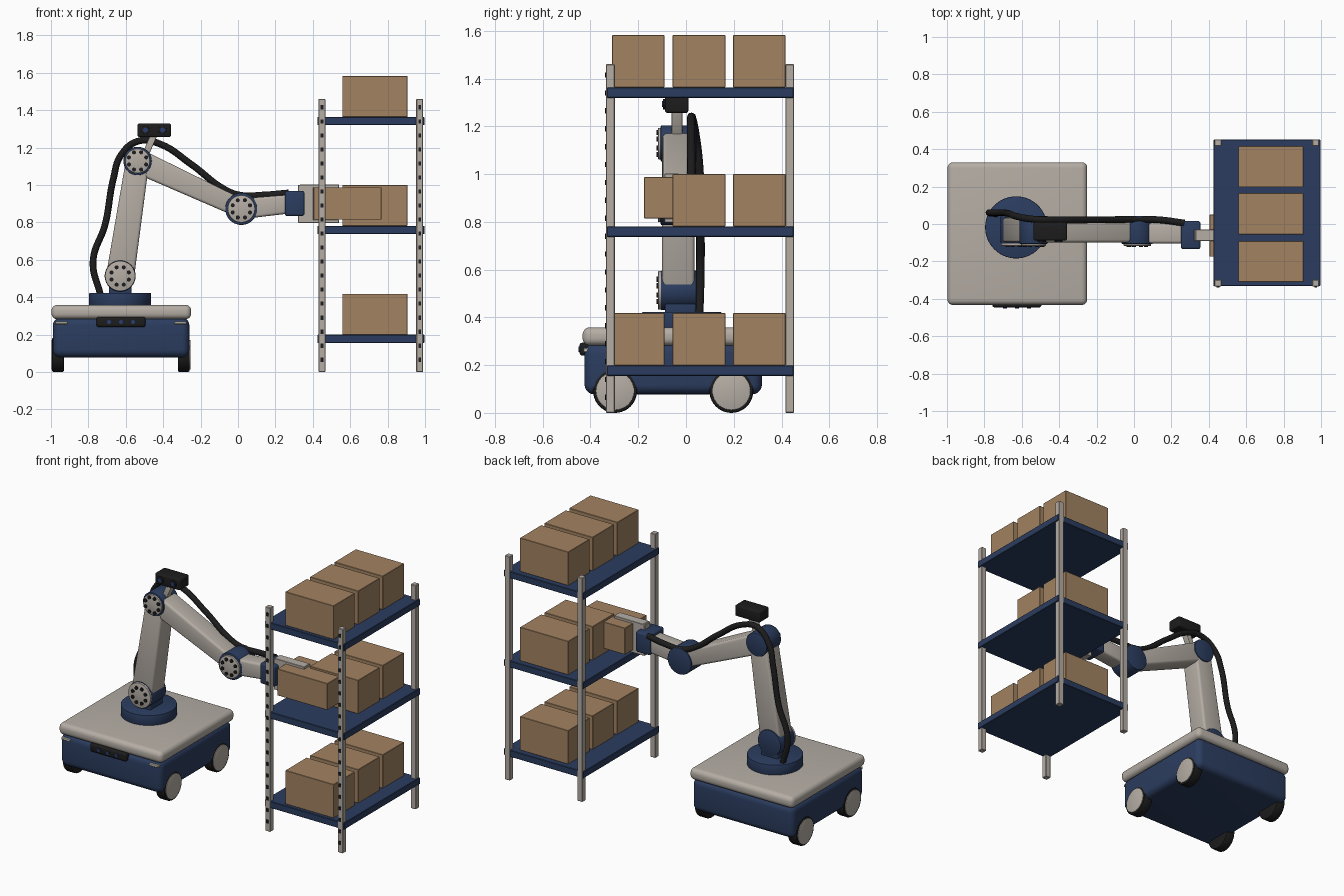
import bpy, bmesh, math
from mathutils import Vector, Matrix

if "Cube" in bpy.data.objects:
    bpy.data.objects.remove(bpy.data.objects["Cube"], do_unlink=True)


def material(name, rgb):
    m = bpy.data.materials.new(name)
    m.use_nodes = True
    m.diffuse_color = (*rgb, 1)
    node = m.node_tree.nodes["Principled BSDF"]
    node.inputs["Base Color"].default_value = (*rgb, 1)
    node.inputs["Roughness"].default_value = 0.6
    return m


LIGHT = material("warm light grey", (0.46, 0.42, 0.375))
BLUE = material("navy blue", (0.024, 0.046, 0.115))
DARK = material("near black", (0.012, 0.012, 0.013))
CARD = material("cardboard", (0.36, 0.225, 0.12))
LENS = material("lens blue", (0.02, 0.045, 0.16))
LAMP = material("pale lamp", (0.65, 0.62, 0.52))


def finish(name, bm, mat, bevel=0, segments=3):
    if bevel:
        sharp = [e for e in bm.edges if e.calc_face_angle(0) > 0.7]
        bmesh.ops.bevel(bm, geom=sharp, offset=bevel, segments=segments,
                        profile=0.5, affect='EDGES', clamp_overlap=True)
    bmesh.ops.recalc_face_normals(bm, faces=bm.faces)
    mesh = bpy.data.meshes.new(name)
    bm.to_mesh(mesh)
    bm.free()
    mesh.materials.append(mat)
    ob = bpy.data.objects.new(name, mesh)
    bpy.context.collection.objects.link(ob)
    bpy.ops.object.select_all(action='DESELECT')
    ob.select_set(True)
    bpy.context.view_layer.objects.active = ob
    bpy.ops.object.shade_smooth_by_angle(angle=math.radians(35))
    return ob


def box(name, x, y, z, mat, bevel=0, segments=3):
    """Box from (low, high) ranges."""
    bm = bmesh.new()
    bmesh.ops.create_cube(bm, size=1)
    for v in bm.verts:
        v.co = [r[0] if c < 0 else r[1] for c, r in zip(v.co, (x, y, z))]
    return finish(name, bm, mat, bevel, segments)


def cylinder(name, start, end, radius, mat, bevel=0, sides=40):
    a, b = Vector(start), Vector(end)
    bm = bmesh.new()
    rot = (b - a).to_track_quat('Z', 'Y').to_matrix().to_4x4()
    bmesh.ops.create_cone(bm, cap_ends=True, segments=sides, radius1=radius,
                          radius2=radius, depth=(b - a).length,
                          matrix=Matrix.Translation((a + b) / 2) @ rot)
    return finish(name, bm, mat, bevel, 2)


def link(name, a, b, wide_a, wide_b, y, mat, bevel=0.015):
    """Tapered beam between two points of the xz plane."""
    a, b = Vector((a[0], 0, a[1])), Vector((b[0], 0, b[1]))
    d = (b - a).normalized()
    side = Vector((-d.z, 0, d.x))
    ring = [a + side * wide_a / 2, a - side * wide_a / 2,
            b - side * wide_b / 2, b + side * wide_b / 2]
    bm = bmesh.new()
    face = bm.faces.new([bm.verts.new(p + Vector((0, y[0], 0))) for p in ring])
    ext = bmesh.ops.extrude_face_region(bm, geom=[face])
    for v in ext["geom"]:
        if isinstance(v, bmesh.types.BMVert):
            v.co.y = y[1]
    bmesh.ops.recalc_face_normals(bm, faces=bm.faces)
    return finish(name, bm, mat, bevel)


# Mobile base
box("base_body", (-0.99, -0.26), (-0.425, 0.318), (0.078, 0.29), BLUE, 0.04, 5)
box("base_deck", (-0.997, -0.25), (-0.433, 0.33), (0.282, 0.358), LIGHT, 0.03, 5)
box("sensor_bar", (-0.757, -0.495), (-0.446, -0.4), (0.24, 0.294), DARK, 0.012)
for x in (-0.69, -0.626, -0.562):
    cylinder("sensor_eye", (x, -0.44, 0.267), (x, -0.451, 0.267), 0.011, LENS, sides=16)
for x in (-0.943, -0.307):
    box("headlamp", (x - 0.032, x + 0.032), (-0.43, -0.4), (0.255, 0.271), LAMP, 0.003, 1)

# Wheels
for side, x in ((-1, -0.998), (1, -0.254)):
    for y in (-0.297, 0.19):
        cylinder("tyre", (x - side * 0.004, y, 0.092), (x - side * 0.068, y, 0.092),
                 0.092, DARK, 0.008)
        cylinder("hub_cap", (x, y, 0.092), (x - side * 0.03, y, 0.092), 0.08, LIGHT, 0.003)

# Arm
cylinder("turntable", (-0.63, -0.018, 0.35), (-0.63, -0.018, 0.423), 0.166, BLUE, 0.004, 56)
base, shoulder, elbow = (-0.63, 0.513), (-0.537, 1.128), (0.018, 0.872)
box("arm_pedestal", (-0.69, -0.57), (-0.088, 0.042), (0.4, 0.5), BLUE, 0.008)
link("lower_arm", base, shoulder, 0.15, 0.125, (-0.1, 0.036), LIGHT)
link("forearm", shoulder, elbow, 0.13, 0.1, (-0.098, 0.036), LIGHT)
link("wrist_arm", elbow, (0.27, 0.897), 0.11, 0.1, (-0.104, 0.005), LIGHT)

# Joints with bolted caps
for name, (x, z), r, cap in (("base", base, 0.083, 0.081),
                             ("shoulder", shoulder, 0.076, 0.066),
                             ("elbow", elbow, 0.086, 0.073)):
    cylinder(name + "_joint", (x, -0.106, z), (x, 0.044, z), r, BLUE, 0.005)
    cylinder(name + "_cap", (x, -0.1, z), (x, -0.117, z), cap, LIGHT, 0.003)
    for i in range(8):
        t = math.tau * (i + 0.5) / 8
        bx, bz = x + 0.05 * math.cos(t), z + 0.05 * math.sin(t)
        cylinder(name + "_bolt", (bx, -0.11, bz), (bx, -0.124, bz), 0.011, DARK, sides=12)

# Gripper
box("wrist_block", (0.25, 0.355), (-0.134, 0.016), (0.834, 0.968), BLUE, 0.012)
box("gripper_palm", (0.32, 0.405), (-0.09, -0.03), (0.797, 1.0), LIGHT, 0.003, 1)
for z in (0.797, 0.985):
    box("gripper_finger", (0.33, 0.54), (-0.09, -0.03), (z, z + 0.017), LIGHT, 0.002, 1)
box("held_carton", (0.405, 0.767), (-0.175, 0.05), (0.814, 0.987), CARD, 0.002, 1)

# Camera head
link("camera_bracket", (-0.5, 1.15), (-0.448, 1.27), 0.035, 0.035, (-0.06, -0.015), LIGHT, 0.004)
box("camera_head", (-0.538, -0.358), (-0.088, 0.01), (1.256, 1.328), DARK, 0.01)
for x in (-0.495, -0.403):
    cylinder("camera_rim", (x, -0.08, 1.293), (x, -0.096, 1.293), 0.022, DARK, 0.002, 24)
    cylinder("camera_lens", (x, -0.09, 1.293), (x, -0.1, 1.293), 0.013, LENS, sides=20)

# Cable
path = [(-0.735, 0.055, 0.41), (-0.775, 0.06, 0.59), (-0.71, 0.06, 0.79),
        (-0.667, 0.055, 1.03), (-0.625, 0.04, 1.16), (-0.53, 0.025, 1.235),
        (-0.42, 0.022, 1.22), (-0.25, 0.022, 1.11), (-0.07, 0.024, 0.975),
        (0.01, 0.026, 0.945), (0.14, 0.022, 0.946), (0.27, 0.005, 0.957)]
curve = bpy.data.curves.new("cable", 'CURVE')
curve.dimensions = '3D'
curve.bevel_depth = 0.018
curve.bevel_resolution = 4
curve.use_fill_caps = True
spline = curve.splines.new('BEZIER')
spline.bezier_points.add(len(path) - 1)
for point, co in zip(spline.bezier_points, path):
    point.co = co
    point.handle_left_type = point.handle_right_type = 'AUTO'
curve.materials.append(DARK)
bpy.context.collection.objects.link(bpy.data.objects.new("cable", curve))

# Rack posts, with adjustment slots on the front pair
for x in (0.43, 0.953):
    for y in (-0.335, 0.416):
        box("rack_post", (x, x + 0.037), (y, y + 0.037), (0, 1.46), LIGHT, 0.003, 1)
    for i in range(19):
        z = 0.065 + i * 0.075
        box("post_slot", (x + 0.011, x + 0.026), (-0.34, -0.33), (z - 0.011, z + 0.011), DARK)

# Shelves and cartons
rows = ((-0.31, -0.091), (-0.056, 0.165), (0.197, 0.416))
for level, z in enumerate((0.155, 0.737, 1.319)):
    box("shelf", (0.424, 0.997), (-0.331, 0.451), (z, z + 0.044), BLUE, 0.003, 1)
    for row in rows[1:] if level == 1 else rows:
        box("carton", (0.558, 0.906), row, (z + 0.044, z + 0.263), CARD, 0.002, 1)
